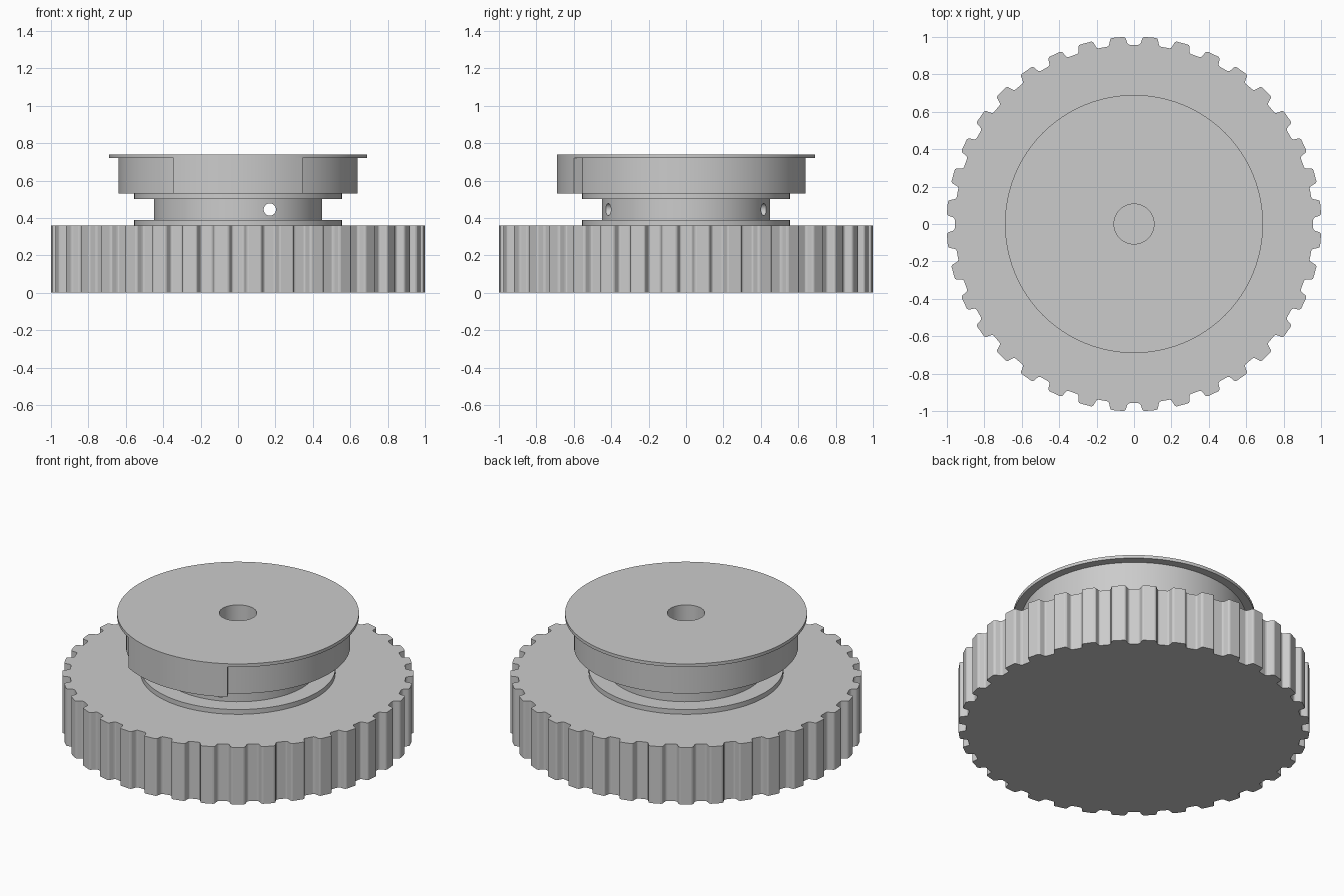
import bpy, bmesh, math
from mathutils import Matrix, Vector

cube = bpy.data.objects.get("Cube")
if cube:
    bpy.data.objects.remove(cube, do_unlink=True)

grey = bpy.data.materials.new("light grey plastic")
grey.use_nodes = True
GREY = (0.6, 0.6, 0.6, 1)
grey.diffuse_color = GREY
grey.node_tree.nodes["Principled BSDF"].inputs["Base Color"].default_value = GREY


def finish(name, bm):
    bmesh.ops.recalc_face_normals(bm, faces=bm.faces[:])
    mesh = bpy.data.meshes.new(name)
    bm.to_mesh(mesh)
    bm.free()
    mesh.materials.append(grey)
    obj = bpy.data.objects.new(name, mesh)
    bpy.context.collection.objects.link(obj)
    return obj


def prism(name, outline, z0, z1):
    """Extrude a flat outline from z0 up to z1."""
    bm = bmesh.new()
    base = bm.faces.new([bm.verts.new((x, y, z0)) for x, y in outline])
    top = bmesh.ops.extrude_face_region(bm, geom=[base])["geom"]
    bmesh.ops.translate(bm, vec=(0, 0, z1 - z0),
                        verts=[v for v in top if isinstance(v, bmesh.types.BMVert)])
    return finish(name, bm)


def lathe(name, profile, steps=96):
    """Turn a closed (radius, z) profile around the z axis."""
    bm = bmesh.new()
    rings = []
    for i in range(steps):
        a = math.tau * i / steps
        rings.append([bm.verts.new((r * math.cos(a), r * math.sin(a), z)) for r, z in profile])
    n = len(profile)
    for i in range(steps):
        p, q = rings[i], rings[(i + 1) % steps]
        for j in range(n):
            k = (j + 1) % n
            bm.faces.new((p[j], q[j], q[k], p[k]))
    return finish(name, bm)


def smooth(obj):
    bpy.ops.object.select_all(action="DESELECT")
    obj.select_set(True)
    bpy.context.view_layer.objects.active = obj
    bpy.ops.object.shade_smooth_by_angle(angle=math.radians(25))


# Toothed wheel: one rounded trapezoid groove (half width, depth) repeated around
TEETH = 36
groove = [(0.0577, 0), (0.0513, 0.0015), (0.0462, 0.0056), (0.0441, 0.0095),
          (0.0357, 0.0325), (0.0321, 0.0381), (0.0265, 0.0414), (0.0221, 0.042)]
notch = [(w, 1 - d) for w, d in groove] + [(-w, 1 - d) for w, d in reversed(groove)]
outline = []
for t in range(TEETH):
    turn = Matrix.Rotation(math.tau * t / TEETH, 2)
    outline += [turn @ Vector(p) for p in notch]
prism("toothed_wheel", outline, 0, 0.36)

# Spool: two small flanges around a neck, a wide drum and a thin top plate, with a bore
BORE = 0.107
spool = lathe("spool", [
    (BORE, 0.35), (0.555, 0.35), (0.555, 0.39), (0.45, 0.39), (0.45, 0.50),
    (0.555, 0.50), (0.555, 0.53), (0.64, 0.53), (0.64, 0.72),
    (0.69, 0.72), (0.69, 0.74), (BORE, 0.74)])

# Cross hole through the neck, off to one side of the bore
bm = bmesh.new()
bmesh.ops.create_cone(bm, cap_ends=True, segments=24, radius1=0.033, radius2=0.033, depth=1.04,
                      matrix=Matrix.Translation((0.17, 0, 0.445)) @ Matrix.Rotation(math.pi / 2, 4, "X"))
cutter = finish("neck_hole_cutter", bm)
cutter.hide_render = True
cut = spool.modifiers.new("neck_hole", "BOOLEAN")
cut.operation = "DIFFERENCE"
cut.solver = "EXACT"
cut.object = cutter
bpy.context.view_layer.objects.active = spool
bpy.ops.object.modifier_apply(modifier=cut.name)
bpy.data.objects.remove(cutter, do_unlink=True)
smooth(spool)

# Raised pad on the front of the drum, a sixth of a turn wide
angles = [math.radians(-120 + 60 * i / 16) for i in range(17)]
pad = [(0.69 * math.cos(a), 0.69 * math.sin(a)) for a in angles]
pad += [(0.62 * math.cos(a), 0.62 * math.sin(a)) for a in reversed(angles)]
smooth(prism("front_pad", pad, 0.53, 0.72))
